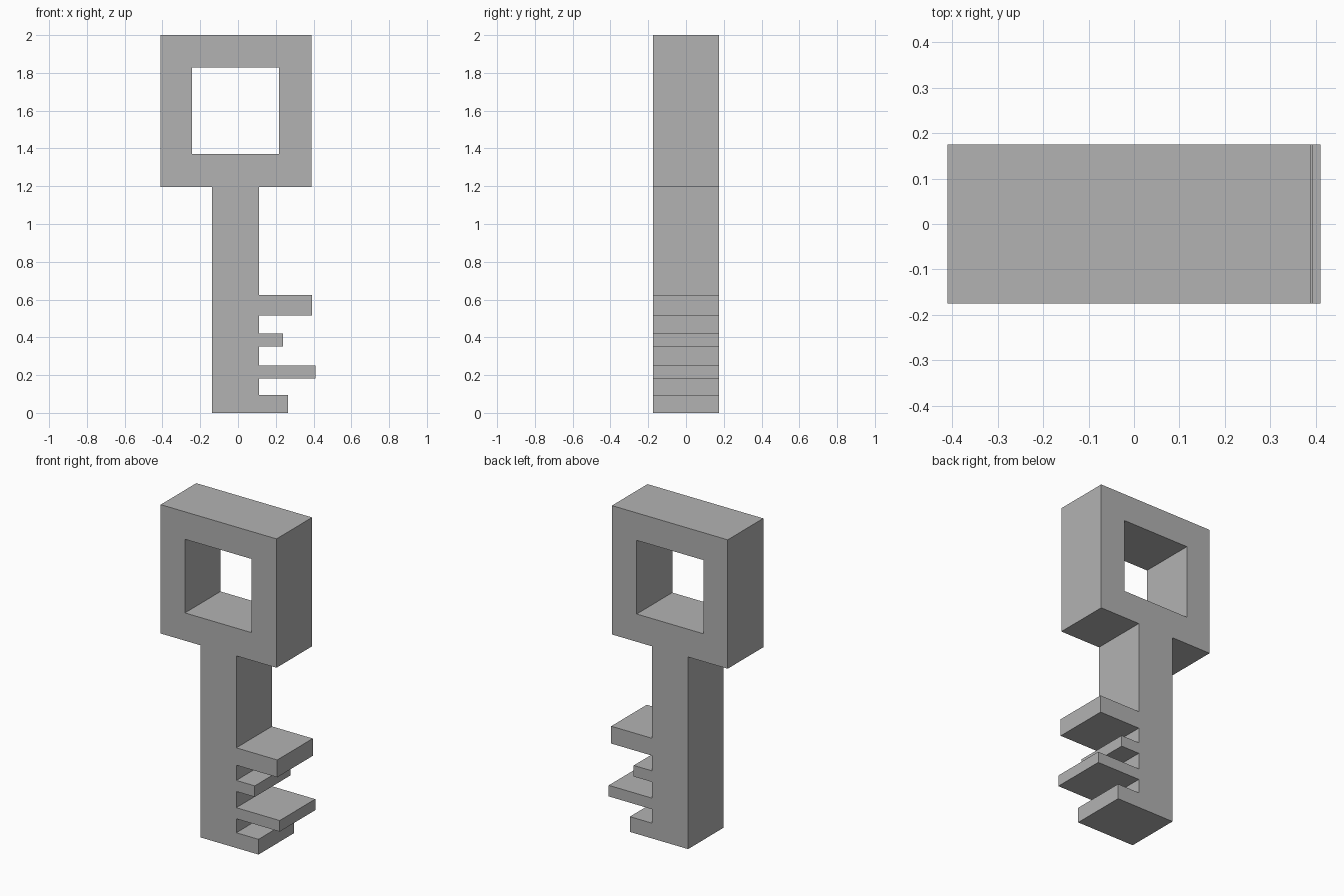
import bpy
import math

cube = bpy.data.objects.get("Cube")
if cube:
    bpy.data.objects.remove(cube, do_unlink=True)

HALF_DEPTH = 0.175
SHAFT_LEFT, SHAFT_RIGHT = -0.137, 0.111
BOW_LEFT, BOW_RIGHT, BOW_BOTTOM, BOW_TOP = -0.41, 0.388, 1.197, 2.0

# Teeth from bottom to top: lower edge, upper edge, tip
TEETH = [(0, 0.095, 0.264), (0.182, 0.251, 0.41),
         (0.352, 0.421, 0.238), (0.516, 0.624, 0.393)]

metal = bpy.data.materials.new("grey metal")
metal.use_nodes = True
grey = (0.448, 0.448, 0.448, 1)
metal.diffuse_color = grey
metal.node_tree.nodes["Principled BSDF"].inputs["Base Color"].default_value = grey

# Key outline: shaft foot, teeth, then around the bow
outline = [(SHAFT_LEFT, 0)]
for low, high, tip in TEETH:
    if low > 0:
        outline.append((SHAFT_RIGHT, low))
    outline += [(tip, low), (tip, high), (SHAFT_RIGHT, high)]
outline += [(SHAFT_RIGHT, BOW_BOTTOM), (BOW_RIGHT, BOW_BOTTOM), (BOW_RIGHT, BOW_TOP),
            (BOW_LEFT, BOW_TOP), (BOW_LEFT, BOW_BOTTOM), (SHAFT_LEFT, BOW_BOTTOM)]

# Square window in the bow
window = [(-0.243, 1.37), (-0.243, 1.829), (0.217, 1.829), (0.217, 1.37)]

# Fill the flat profile and extrude it to both sides
profile = bpy.data.curves.new("key", 'CURVE')
profile.dimensions = '2D'
profile.fill_mode = 'BOTH'
profile.extrude = HALF_DEPTH
for loop in (outline, window):
    spline = profile.splines.new('POLY')
    spline.points.add(len(loop) - 1)
    for point, (x, z) in zip(spline.points, loop):
        point.co = (x, z, 0, 1)
    spline.use_cyclic_u = True
profile.materials.append(metal)

key = bpy.data.objects.new("key", profile)
bpy.context.collection.objects.link(key)
key.rotation_euler.x = math.pi / 2

# Turn into a clean, flat-shaded mesh
bpy.ops.object.select_all(action='DESELECT')
key.select_set(True)
bpy.context.view_layer.objects.active = key
bpy.ops.object.convert(target='MESH')
bpy.ops.object.transform_apply(location=False, rotation=True, scale=False)
bpy.ops.object.mode_set(mode='EDIT')
bpy.ops.mesh.select_all(action='SELECT')
bpy.ops.mesh.remove_doubles(threshold=0.0005)
bpy.ops.mesh.dissolve_limited(angle_limit=0.01)
bpy.ops.mesh.normals_make_consistent(inside=False)
bpy.ops.object.mode_set(mode='OBJECT')
bpy.ops.object.shade_flat()
